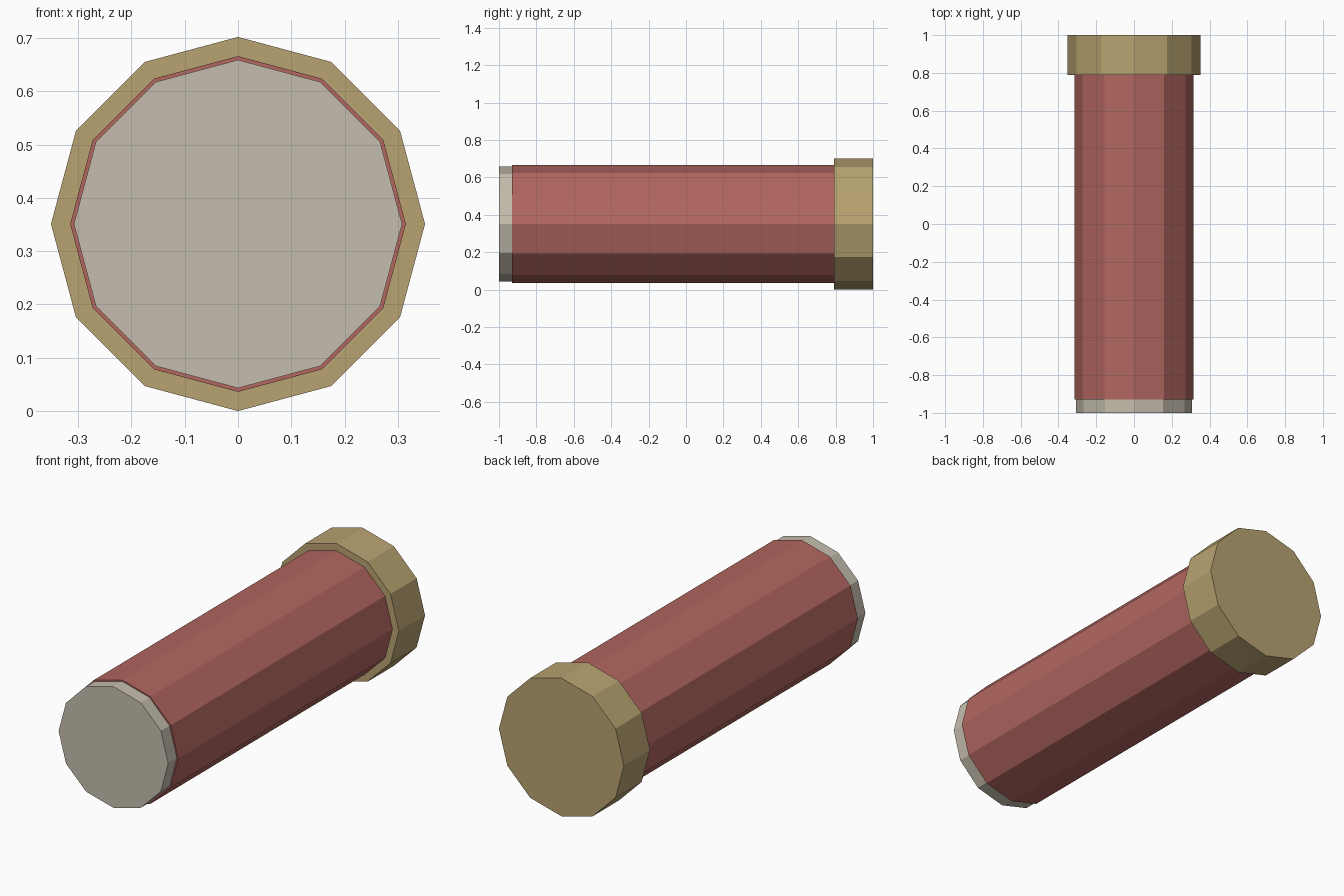
import bpy
import math

cube = bpy.data.objects.get("Cube")
if cube:
    bpy.data.objects.remove(cube, do_unlink=True)

SIDES = 12
AXIS_HEIGHT = 0.351


def make_material(name, color):
    mat = bpy.data.materials.new(name)
    mat.use_nodes = True
    rgba = (*color, 1.0)
    mat.diffuse_color = rgba
    mat.node_tree.nodes["Principled BSDF"].inputs["Base Color"].default_value = rgba
    return mat


def add_tube(name, radius, y_front, y_back, mat):
    """Flat-shaded cylinder lying along y."""
    bpy.ops.mesh.primitive_cylinder_add(
        vertices=SIDES, radius=radius, depth=y_back - y_front,
        location=(0, (y_front + y_back) / 2, AXIS_HEIGHT),
        rotation=(math.pi / 2, 0, 0))
    obj = bpy.context.object
    obj.name = name
    obj.data.materials.append(mat)
    return obj


red = make_material("faded red", (0.445, 0.133, 0.117))
brass = make_material("dull brass", (0.479, 0.366, 0.165))
grey = make_material("warm grey", (0.56, 0.515, 0.425))

# Casing, its brass base, and the closing plug at the front
add_tube("casing", 0.315, -0.93, 0.80, red)
add_tube("brass_base", 0.351, 0.79, 1.0, brass)
add_tube("front_plug", 0.308, -1.0, -0.90, grey)
